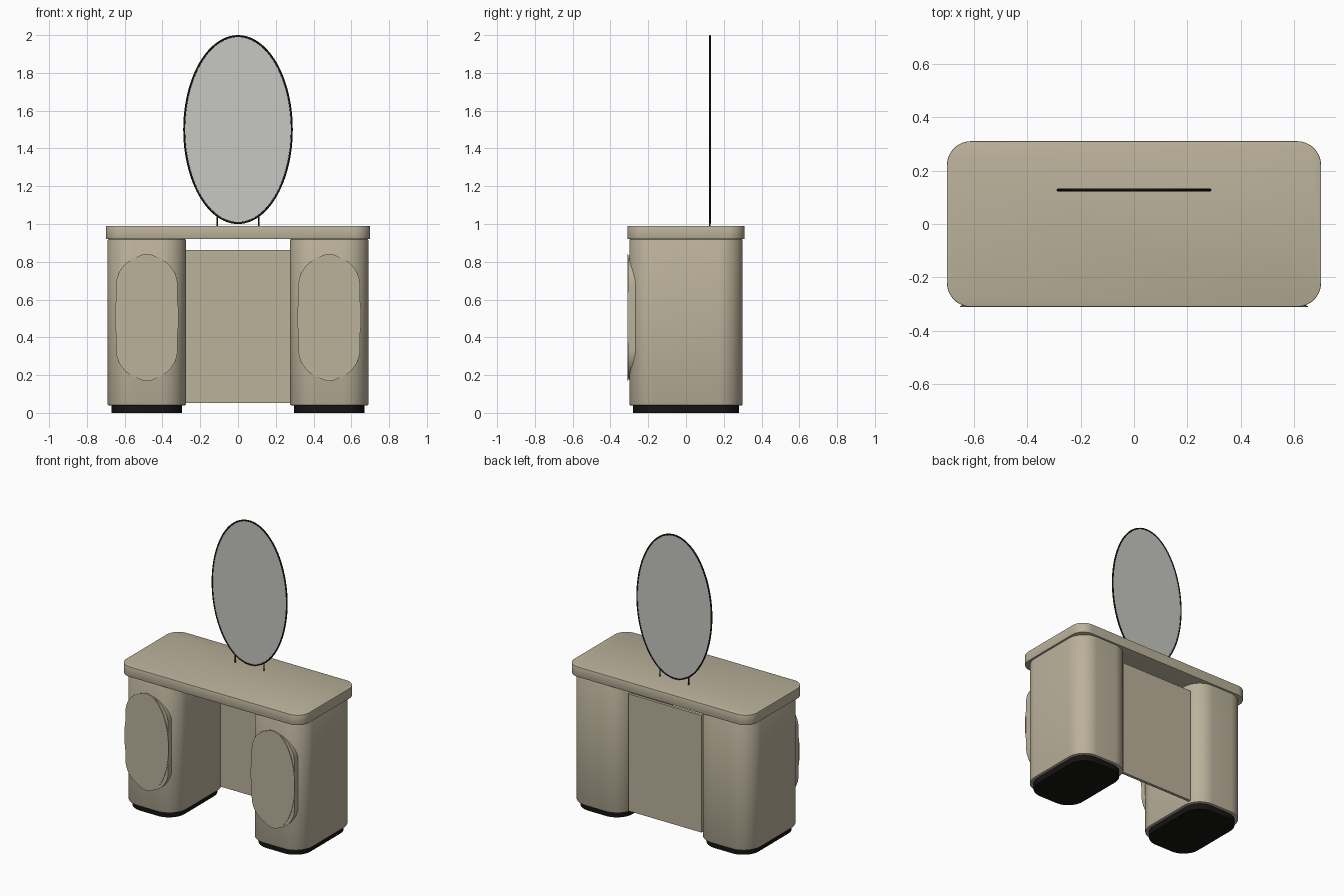
import bpy, bmesh
from math import sin, cos, pi, radians
from mathutils import Matrix

cube = bpy.data.objects.get("Cube")
if cube:
    bpy.data.objects.remove(cube, do_unlink=True)


def material(name, rgb):
    m = bpy.data.materials.new(name)
    m.use_nodes = True
    m.diffuse_color = (*rgb, 1)
    bsdf = next(n for n in m.node_tree.nodes if n.type == 'BSDF_PRINCIPLED')
    bsdf.inputs["Base Color"].default_value = (*rgb, 1)
    return m


TAUPE = material("taupe lacquer", (0.50, 0.445, 0.33))
BLACK = material("black plinth", (0.008, 0.007, 0.006))
METAL = material("dark metal", (0.02, 0.018, 0.014))
GLASS = material("mirror glass", (0.57, 0.58, 0.54))


def rounded_rect(hx, hy, r, steps=12):
    """Outline of a rounded rectangle, counter-clockwise."""
    pts = []
    for k, (sx, sy) in enumerate([(1, 1), (-1, 1), (-1, -1), (1, -1)]):
        for i in range(steps + 1):
            a = (k + i / steps) * pi / 2
            pts.append((sx * (hx - r) + r * cos(a), sy * (hy - r) + r * sin(a)))
    return pts


def ellipse(rx, ry, steps=72):
    return [(rx * cos(2 * pi * i / steps), ry * sin(2 * pi * i / steps)) for i in range(steps)]


def finish(obj, mat):
    obj.data.materials.append(mat)
    bpy.ops.object.select_all(action='DESELECT')
    obj.select_set(True)
    bpy.context.view_layer.objects.active = obj
    bpy.ops.object.shade_smooth_by_angle(angle=radians(30))
    return obj


def slab(name, outline, depth, location, mat, upright=False, bevel=0):
    """Extrude an outline upwards, or towards the front when upright."""
    bm = bmesh.new()
    face = bm.faces.new([bm.verts.new((x, y, 0)) for x, y in outline])
    new = bmesh.ops.extrude_face_region(bm, geom=[face])["geom"]
    bmesh.ops.translate(bm, vec=(0, 0, depth),
                        verts=[v for v in new if isinstance(v, bmesh.types.BMVert)])
    bmesh.ops.recalc_face_normals(bm, faces=bm.faces)
    if bevel:
        rims = [e for e in bm.edges if abs(e.verts[0].co.z - e.verts[1].co.z) < 1e-6]
        bmesh.ops.bevel(bm, geom=rims, offset=bevel, segments=2, profile=0.5, affect='EDGES')
    if upright:
        bm.transform(Matrix.Rotation(pi / 2, 4, 'X'))
    mesh = bpy.data.meshes.new(name)
    bm.to_mesh(mesh)
    bm.free()
    obj = bpy.data.objects.new(name, mesh)
    obj.location = location
    bpy.context.collection.objects.link(obj)
    return finish(obj, mat)


# Table top and the panel joining the pedestals
slab("table_top", rounded_rect(0.70, 0.31, 0.09), 0.07, (0, 0, 0.92), TAUPE, bevel=0.003)
slab("back_panel", [(-0.28, 0), (0.28, 0), (0.28, 0.81), (-0.28, 0.81)],
     0.02, (0, 0.23, 0.052), TAUPE, upright=True)

# Pedestals with plinths and oval doors, and the mirror posts
for side, s in (("left", 1), ("right", -1)):
    x = s * 0.483
    slab(side + "_plinth", rounded_rect(0.187, 0.28, 0.12), 0.045, (x, 0, 0), BLACK)
    slab(side + "_pedestal", rounded_rect(0.207, 0.30, 0.13), 0.88,
         (x, 0, 0.04), TAUPE, bevel=0.005)
    slab(side + "_door_body", rounded_rect(0.163, 0.328, 0.160),
         0.085, (x, -0.222, 0.505), TAUPE, upright=True)
    slab(side + "_door_oval", ellipse(0.169, 0.336), 0.005,
         (x, -0.306, 0.505), TAUPE, upright=True)
    bpy.ops.mesh.primitive_cylinder_add(vertices=12, radius=0.004, depth=0.055,
                                        location=(s * 0.11, 0.127, 1.015))
    post = bpy.context.object
    post.name = side + "_mirror_post"
    finish(post, METAL)

# Oval mirror
slab("mirror_glass", ellipse(0.282, 0.492), 0.004, (0, 0.129, 1.5), GLASS, upright=True)

# Mirror frame: a thin tube along the oval
curve = bpy.data.curves.new("mirror_frame", 'CURVE')
curve.dimensions = '3D'
curve.bevel_depth = 0.0055
curve.bevel_resolution = 2
path = ellipse(0.2845, 0.4945, 96)
spline = curve.splines.new('POLY')
spline.points.add(len(path) - 1)
for p, (px, pz) in zip(spline.points, path):
    p.co = (px, 0, pz, 1)
spline.use_cyclic_u = True
frame = bpy.data.objects.new("mirror_frame", curve)
frame.location = (0, 0.127, 1.5)
bpy.context.collection.objects.link(frame)
bpy.ops.object.select_all(action='DESELECT')
frame.select_set(True)
bpy.context.view_layer.objects.active = frame
bpy.ops.object.convert(target='MESH')
finish(bpy.context.object, METAL)
